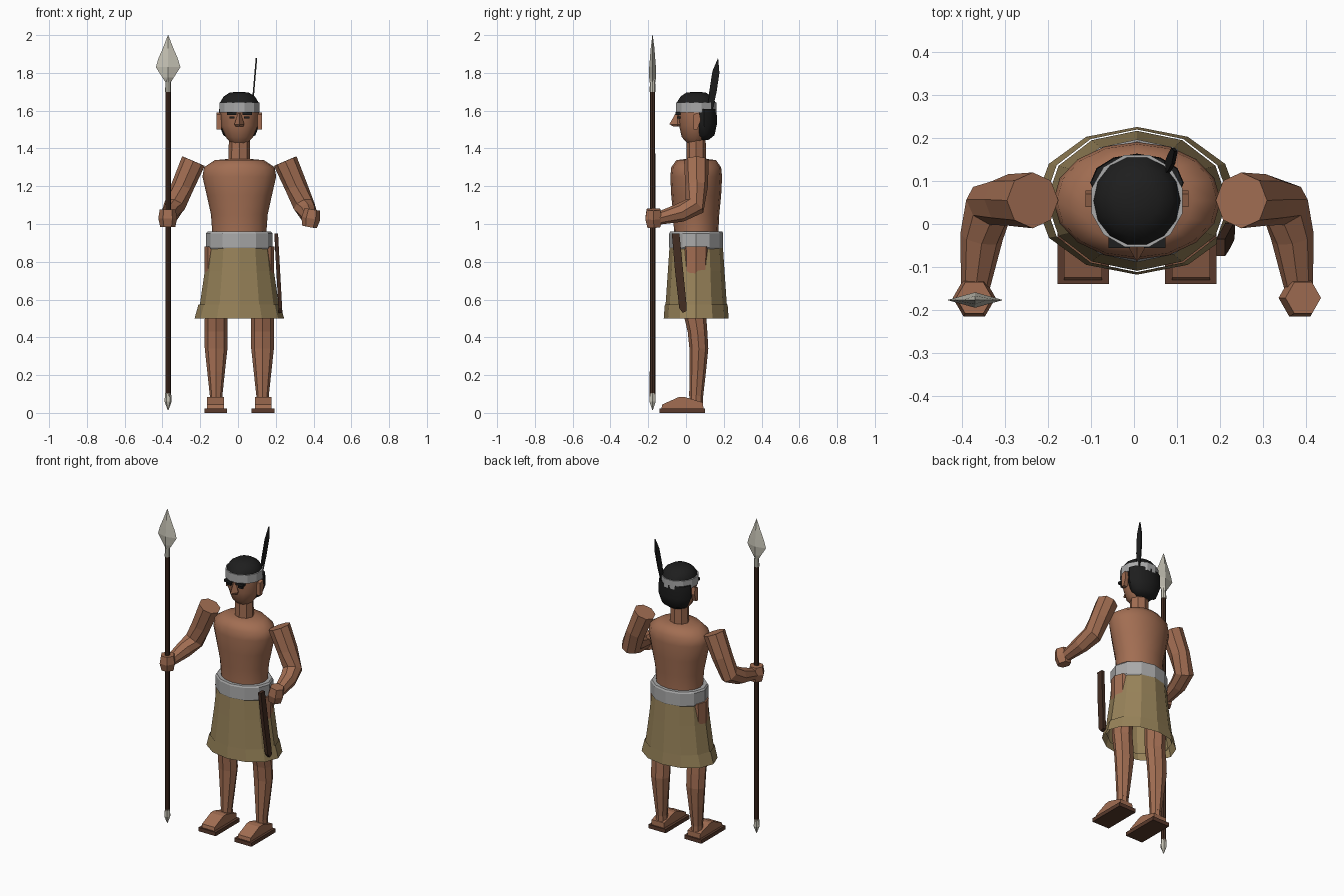
import bpy, bmesh, math
from mathutils import Vector as V

if "Cube" in bpy.data.objects:
    bpy.data.objects.remove(bpy.data.objects["Cube"])

CX, CY = 0.007, 0.054   # body centre line


def material(name, r, g, b):
    m = bpy.data.materials.new(name)
    m.diffuse_color = (r, g, b, 1)
    m.use_nodes = True
    m.node_tree.nodes["Principled BSDF"].inputs["Base Color"].default_value = m.diffuse_color
    return m


SKIN = material("brown skin", 0.36, 0.155, 0.085)
HAIR = material("black hair", 0.013, 0.013, 0.013)
CLOTH = material("tan cloth", 0.31, 0.225, 0.10)
BAND = material("pale grey band", 0.40, 0.40, 0.40)
WOOD = material("dark wood", 0.055, 0.025, 0.015)
SOLE = material("sandal leather", 0.10, 0.042, 0.025)
METAL = material("pale metal", 0.56, 0.54, 0.46)


def finish(name, bm, mat, smooth):
    bmesh.ops.recalc_face_normals(bm, faces=bm.faces)
    me = bpy.data.meshes.new(name)
    bm.to_mesh(me)
    bm.free()
    me.materials.append(mat)
    ob = bpy.data.objects.new(name, me)
    bpy.context.collection.objects.link(ob)
    if smooth:
        bpy.ops.object.select_all(action='DESELECT')
        ob.select_set(True)
        bpy.context.view_layer.objects.active = ob
        bpy.ops.object.shade_smooth_by_angle(angle=math.radians(smooth))
    return ob


def loft(name, rings, mat, n=8, smooth=0, caps=True, phase=0.0):
    """Skin a row of elliptical rings, each (centre, u radius vector, v radius vector)."""
    bm = bmesh.new()
    rows = []
    for c, u, v in rings:
        rows.append([bm.verts.new(c + u * math.cos(a) + v * math.sin(a))
                     for a in (phase + math.tau * i / n for i in range(n))])
    for a, b in zip(rows, rows[1:]):
        for i in range(n):
            j = (i + 1) % n
            bm.faces.new((a[i], a[j], b[j], b[i]))
    if caps:
        bm.faces.new(rows[0])
        bm.faces.new(rows[-1])
    return finish(name, bm, mat, smooth)


def stack(name, rows, mat, x=CX, y=CY, **kw):
    """Upright loft from rows of (z, x radius, y radius[, y shift])."""
    return loft(name, [(V((x, y + (r[3] if len(r) > 3 else 0), r[0])),
                        V((r[1], 0, 0)), V((0, r[2], 0))) for r in rows], mat, **kw)


def limb(name, pts, mat, n=6, **kw):
    """Loft along a bent path of (x, y, z, radius)."""
    p = [V(q[:3]) for q in pts]
    rings = []
    for i, q in enumerate(pts):
        t = V((0, 0, 0))
        if i:
            t += (p[i] - p[i - 1]).normalized()
        if i < len(p) - 1:
            t += (p[i + 1] - p[i]).normalized()
        t.normalize()
        v = t.cross(V((1, 0, 0))).normalized()
        rings.append((p[i], v.cross(t) * q[3], v * q[3]))
    return loft(name, rings, mat, n=n, **kw)


def prism(name, yz, x0, x1, mat, lean=0.0):
    """Side profile of (y, z) points given thickness along x, optionally leaning in x."""
    bm = bmesh.new()
    z0 = yz[0][1]
    a, b = ([bm.verts.new((x + lean * (z - z0), y, z)) for y, z in yz] for x in (x0, x1))
    bm.faces.new(a)
    bm.faces.new(b)
    for i in range(len(yz)):
        j = (i + 1) % len(yz)
        bm.faces.new((a[i], a[j], b[j], b[i]))
    return finish(name, bm, mat, 0)


# Torso and neck
stack("torso", [(0.86, .15, .12), (0.95, .143, .117), (1.05, .15, .122), (1.15, .172, .132),
                (1.25, .195, .137), (1.30, .187, .132), (1.338, .13, .105), (1.345, .05, .05)],
      SKIN, n=16, smooth=50)
stack("neck", [(1.32, .058, .052), (1.47, .055, .05)], SKIN)

# Skirt, hem strip and belt
stack("skirt", [(0.90, .165, .14), (0.75, .183, .15), (0.56, .211, .163), (0.53, .205, .158)],
      CLOTH, n=12, caps=False)
stack("skirt_hem", [(0.575, .216, .166), (0.50, .237, .172)], CLOTH, n=12, caps=False)
stack("belt", [(0.865, .168, .138), (0.875, .176, .143), (0.95, .176, .143), (0.96, .168, .138)],
      BAND, n=12)

# Head, hair and headband
stack("head", [(1.43, .045, .04, -.008), (1.46, .072, .072, -.005), (1.52, .098, .09),
               (1.60, .102, .098), (1.64, .098, .096)], SKIN, n=12, smooth=40)
stack("hair_cap", [(1.60, .104, .104), (1.645, .101, .104), (1.675, .083, .085),
                   (1.695, .052, .054), (1.70, .015, .015)], HAIR, n=14, smooth=30)
stack("back_hair", [(1.445, .045, .03, .035), (1.47, .085, .052, .045), (1.53, .109, .068, .042),
                    (1.61, .107, .066, .042)], HAIR, n=12, smooth=40)
stack("headband", [(1.59, .110, .111), (1.643, .110, .111)], BAND, n=12, phase=math.pi / 12)
stack("nose", [(1.515, .02, .02), (1.528, .026, .044), (1.585, .008, .012)], SKIN, y=-.044, n=4)

# Feather tucked in the headband
prism("feather", [(.116, 1.60), (.14, 1.60), (.162, 1.70), (.177, 1.80), (.17, 1.88),
                  (.14, 1.81), (.123, 1.70)], .07, .078, HAIR, lean=.085)

for s, side in ((-1, "left"), (1, "right")):
    def X(d):
        return CX + s * d

    # Face details
    prism(side + "_brow", [(-.056, 1.577), (-.03, 1.577), (-.03, 1.592), (-.056, 1.592)],
          X(.016), X(.066), HAIR)
    prism(side + "_eye", [(-.047, 1.558), (-.03, 1.558), (-.03, 1.57), (-.047, 1.57)],
          X(.025), X(.053), HAIR)
    prism(side + "_ear", [(.04, 1.50), (.06, 1.50), (.078, 1.55), (.07, 1.59), (.04, 1.58)],
          X(.095), X(.12), SKIN)

    # Arm bent forward at the elbow, ending in a fist
    limb(side + "_arm", [(X(.243), .055, 1.333, .065), (X(.30), .056, 1.20, .06),
                         (X(.343), .045, 1.095, .058), (X(.362), -.03, 1.06, .05),
                         (X(.376), -.145, 1.03, .034)], SKIN, n=8)
    tilt = .008 if s > 0 else 0
    limb(side + "_hand", [(X(.379 - tilt), -.17, .985, .04), (X(.379), -.172, 1.03, .05),
                          (X(.379 + tilt), -.172, 1.077, .042)], SKIN)

    # Leg, foot and sandal sole
    stack(side + "_leg", [(0.88, .062, .075), (0.50, .06, .058, -.004), (0.43, .061, .052, .007),
                          (0.34, .06, .05, .014), (0.22, .047, .044, .008), (0.09, .033, .037, 0)],
          SKIN, x=X(.123), n=8)
    prism(side + "_foot", [(-.13, .024), (.092, .024), (.09, .055), (.04, .07), (-.01, .085),
                           (-.04, .083), (-.125, .045)], X(.082), X(.17), SKIN)
    stack(side + "_ankle", [(.05, .034, .036), (.10, .033, .036)], SKIN, x=X(.123))
    prism(side + "_sole", [(-.14, 0), (.10, 0), (.10, .024), (-.14, .024)], X(.065), X(.185), SOLE)

# Club hanging at the hip
prism("hip_club", [(-.035, .95), (-.075, .95), (-.058, .75), (-.036, .555), (-.018, .53),
                   (.004, .54), (.002, .58), (-.015, .75)], .192, .212, WOOD, lean=-.055)

# Spear with leaf-shaped blade and pointed butt
SP = dict(x=-.37, y=-.177)
stack("spear_shaft", [(.075, .015, .015), (1.71, .014, .014)], WOOD, **SP)
stack("spear_socket", [(1.70, .016, .016), (1.775, .013, .013)], METAL, **SP)
stack("spear_blade", [(1.75, .014, .015), (1.775, .03, .018), (1.83, .065, .018),
                      (1.875, .052, .014), (1.93, .028, .01), (2.0, .001, .001)], METAL, n=4, **SP)
stack("spear_butt", [(.015, .002, .002), (.06, .019, .019), (.105, .016, .016)], METAL, n=6, **SP)
